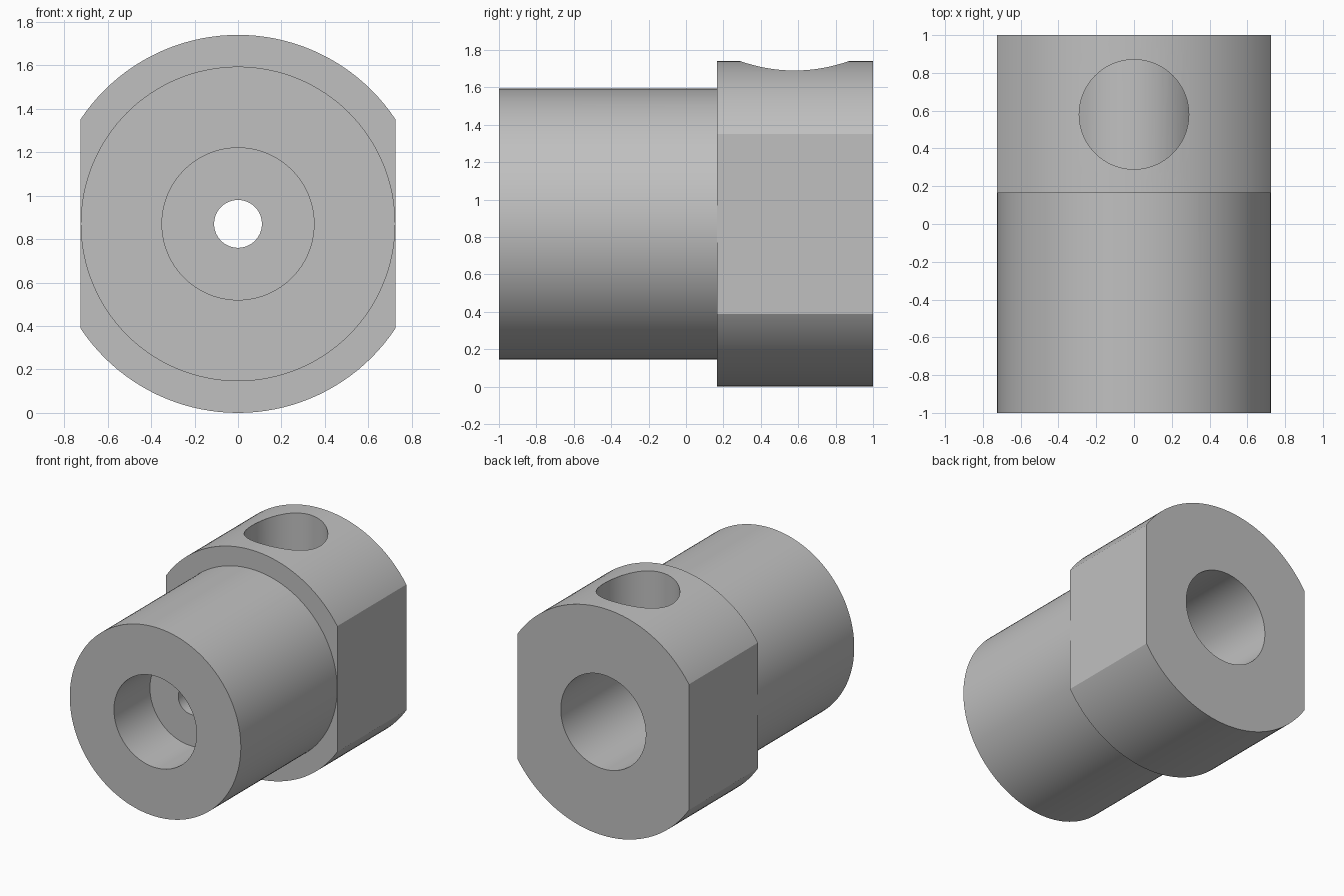
import bpy
from math import radians
from mathutils import Vector

AXIS_Z = 0.87          # height of the main axis
HEAD_FRONT = 0.165     # where the wide head meets the barrel

cube = bpy.data.objects.get("Cube")
if cube:
    bpy.data.objects.remove(cube, do_unlink=True)

steel = bpy.data.materials.new("plain_grey")
steel.use_nodes = True
grey = (0.53, 0.53, 0.53, 1)
steel.diffuse_color = grey
steel.node_tree.nodes["Principled BSDF"].inputs["Base Color"].default_value = grey


def rod(name, radius, start, end, sides=128):
    """Cylinder running between two points."""
    a, b = Vector(start), Vector(end)
    bpy.ops.mesh.primitive_cylinder_add(
        vertices=sides, radius=radius, depth=(b - a).length, location=(a + b) / 2,
        rotation=(b - a).to_track_quat('Z', 'Y').to_euler())
    obj = bpy.context.object
    obj.name = name
    obj.data.materials.append(steel)
    return obj


def along_y(name, radius, y0, y1):
    return rod(name, radius, (0, y0, AXIS_Z), (0, y1, AXIS_Z))


def combine(target, tool, operation):
    """Apply a boolean and discard the tool."""
    mod = target.modifiers.new(operation.lower(), 'BOOLEAN')
    mod.operation, mod.object, mod.solver = operation, tool, 'EXACT'
    bpy.context.view_layer.objects.active = target
    bpy.ops.object.modifier_apply(modifier=mod.name)
    bpy.data.objects.remove(tool, do_unlink=True)


# Wide head with two side flats
body = along_y("stepped_bushing", AXIS_Z, HEAD_FRONT, 1)
bpy.ops.mesh.primitive_cube_add(size=1, location=(0, 0, AXIS_Z))
slab = bpy.context.object
slab.scale = (1.45, 3, 3)
slab.data.materials.append(steel)
combine(body, slab, 'INTERSECT')

# Blind cross hole in the top, ending on the core around the rear bore
combine(body, rod("cross_hole", 0.29, (0, 0.58, AXIS_Z), (0, 0.58, 2)), 'DIFFERENCE')
combine(body, along_y("core", 0.385, 0, 0.95), 'UNION')

# Round barrel
combine(body, along_y("barrel", 0.724, -1, HEAD_FRONT + 0.05), 'UNION')

# Front bore, rear bore and the narrow passage joining them
for name, radius, y0, y1 in (("front_bore", 0.35, -1.2, -0.565),
                             ("rear_bore", 0.36, HEAD_FRONT, 1.2),
                             ("passage", 0.11, -0.8, 0.6)):
    combine(body, along_y(name, radius, y0, y1), 'DIFFERENCE')

# Smooth round walls, crisp edges
bpy.ops.object.select_all(action='DESELECT')
body.select_set(True)
bpy.context.view_layer.objects.active = body
bpy.ops.object.shade_smooth_by_angle(angle=radians(25))
